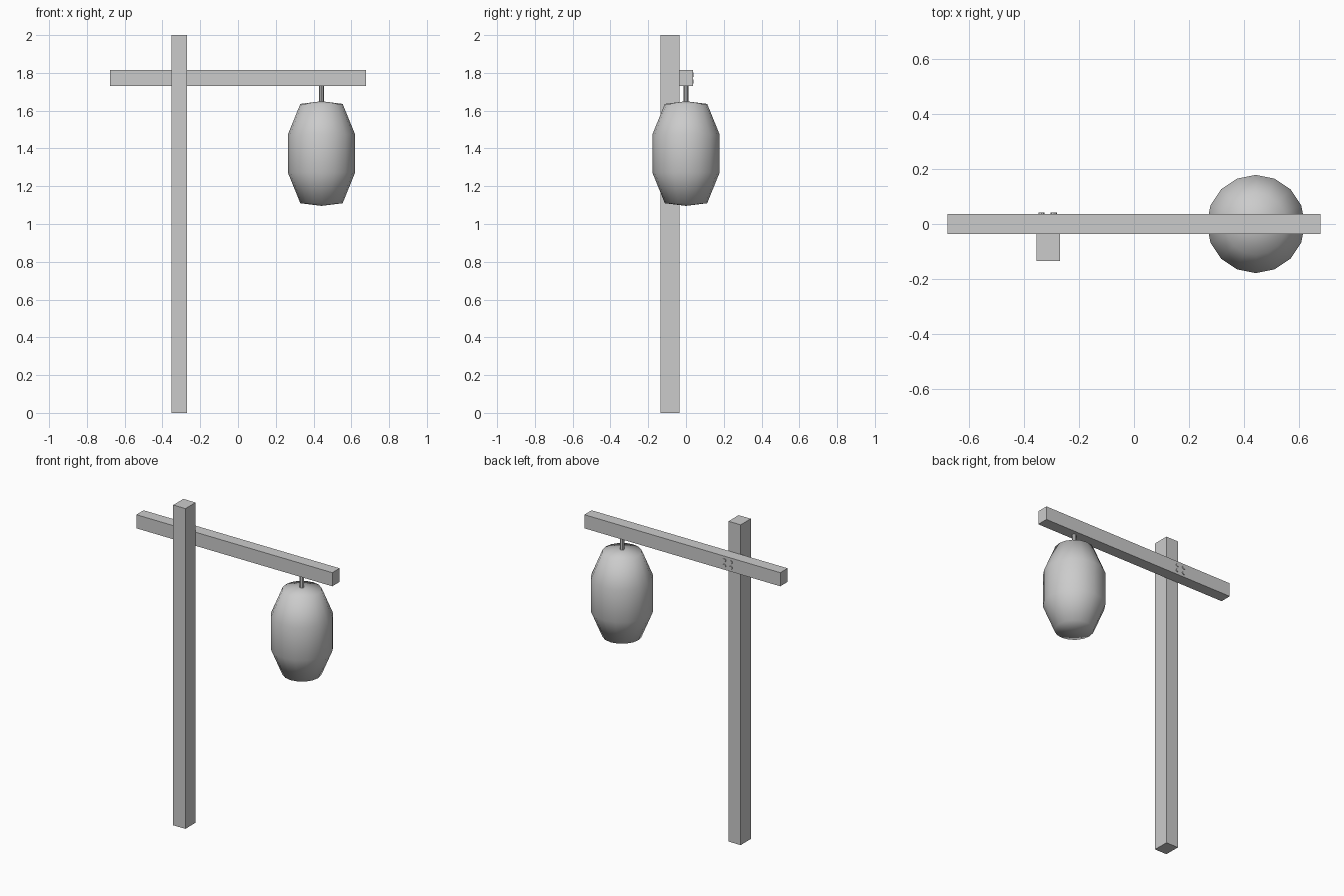
import bpy, bmesh
from math import cos, sin, pi

if "Cube" in bpy.data.objects:
    bpy.data.objects.remove(bpy.data.objects["Cube"])


def finish(name, bm):
    bmesh.ops.recalc_face_normals(bm, faces=bm.faces)
    mesh = bpy.data.meshes.new(name)
    bm.to_mesh(mesh)
    bm.free()
    ob = bpy.data.objects.new(name, mesh)
    bpy.context.collection.objects.link(ob)
    return ob


def box(name, lo, hi):
    bm = bmesh.new()
    bmesh.ops.create_cube(bm, size=1)
    for v in bm.verts:
        v.co = [(a + b) / 2 + c * (b - a) for a, b, c in zip(lo, hi, v.co)]
    return finish(name, bm)


def lathe(name, profile, sides, loc, rot=(0, 0, 0)):
    """Revolve (radius, height) points about z; a zero radius makes a pole."""
    bm = bmesh.new()
    rings = []
    for r, z in profile:
        n = 1 if r == 0 else sides
        rings.append([bm.verts.new((r * cos(2 * pi * i / sides),
                                    r * sin(2 * pi * i / sides), z)) for i in range(n)])
    for a, b in zip(rings, rings[1:]):
        for i in range(sides):
            j = (i + 1) % sides
            quad = [a[i % len(a)], a[j % len(a)], b[j % len(b)], b[i % len(b)]]
            bm.faces.new(list(dict.fromkeys(quad)))
    ob = finish(name, bm)
    ob.location = loc
    ob.rotation_euler = rot
    return ob


# Timber post, with the crossbeam fixed to its back face
box("post", (-0.353, -0.135, 0), (-0.269, -0.035, 2))
box("crossbeam", (-0.677, -0.036, 1.73), (0.677, 0.036, 1.815))

# Four nail heads on the back of the beam
for x in (-0.336, -0.291):
    for z in (1.755, 1.79):
        lathe("nail_head", [(0, -0.004), (0.011, -0.004), (0.011, 0.005), (0, 0.005)],
              8, (x, 0.036, z), (-pi / 2, 0, 0))

# Hanging rod
rod = lathe("lantern_rod", [(0, 1.63), (0.013, 1.63), (0.013, 1.735), (0, 1.735)],
            8, (0.442, 0, 0))

# Paper lantern with shallow cone caps
lantern = lathe("lantern", [(0, 1.096), (0.112, 1.11), (0.178, 1.272),
                            (0.178, 1.474), (0.112, 1.636), (0, 1.65)],
                16, (0.442, 0, 0))
lantern.data.shade_smooth()
